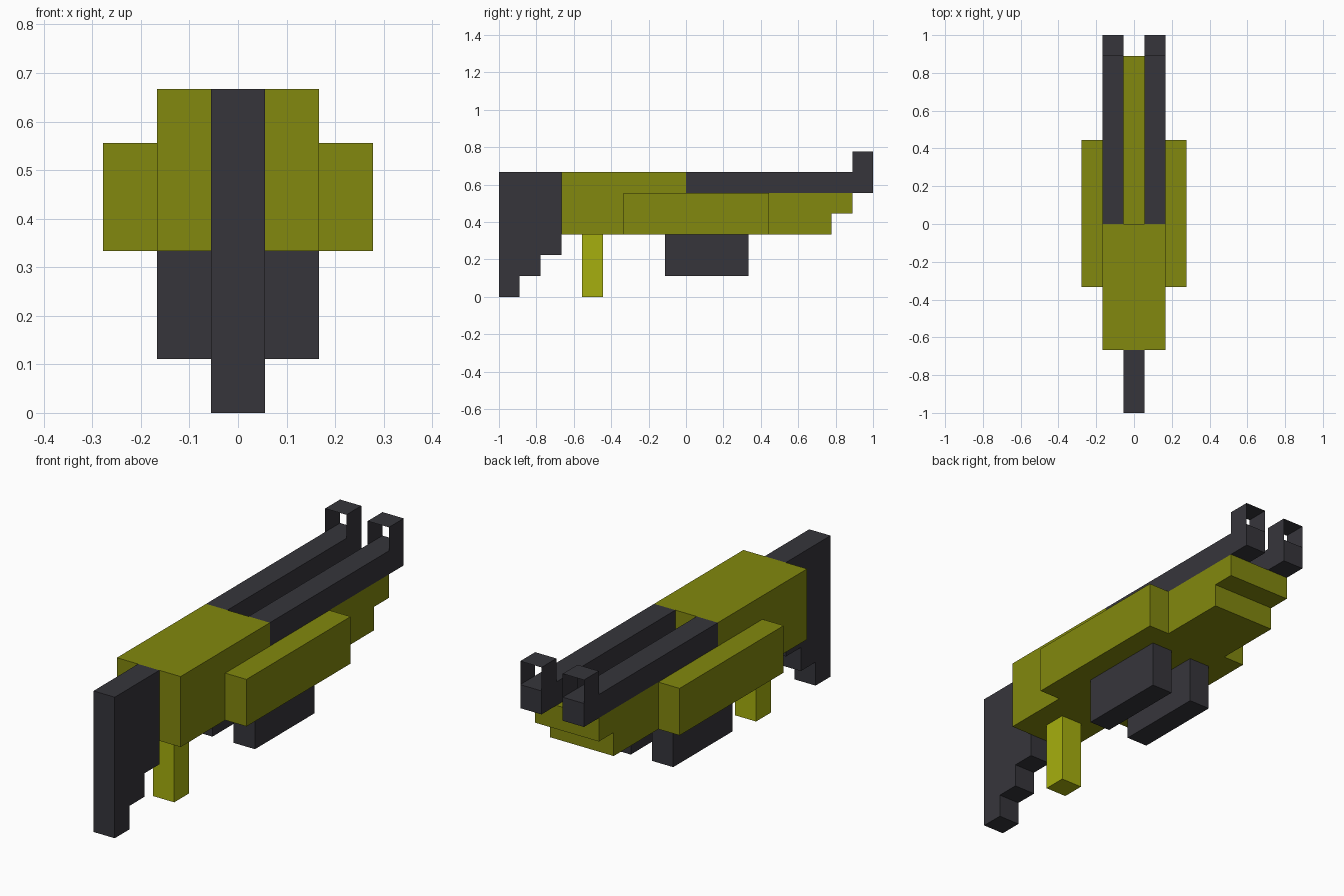
import bpy, bmesh

if "Cube" in bpy.data.objects:
    bpy.data.objects.remove(bpy.data.objects["Cube"])

U = 1 / 9  # one block of the model's grid


def material(name, srgb):
    m = bpy.data.materials.new(name)
    lin = [((c / 255 + 0.055) / 1.055) ** 2.4 for c in srgb]
    m.diffuse_color = (*lin, 1)
    m.use_nodes = True
    m.node_tree.nodes["Principled BSDF"].inputs["Base Color"].default_value = m.diffuse_color
    return m


DARK = material("dark grey", (54, 53, 59))
OLIVE = material("olive", (130, 136, 14))
LIME = material("bright olive", (166, 175, 14))


def finish(name, bm, mat):
    mesh = bpy.data.meshes.new(name)
    bm.to_mesh(mesh)
    bm.free()
    mesh.materials.append(mat)
    ob = bpy.data.objects.new(name, mesh)
    bpy.context.collection.objects.link(ob)
    return ob


def extrude_profile(name, yz, x0, x1, mat):
    """Side outline in grid units, extruded along x."""
    bm = bmesh.new()
    face = bm.faces.new([bm.verts.new((x0 * U, y * U, z * U)) for y, z in yz])
    ext = bmesh.ops.extrude_face_region(bm, geom=[face])
    verts = [g for g in ext["geom"] if isinstance(g, bmesh.types.BMVert)]
    bmesh.ops.translate(bm, vec=((x1 - x0) * U, 0, 0), verts=verts)
    bmesh.ops.recalc_face_normals(bm, faces=bm.faces)
    return finish(name, bm, mat)


def box(name, x, y, z, mat):
    yz = [(y[0], z[0]), (y[1], z[0]), (y[1], z[1]), (y[0], z[1])]
    return extrude_profile(name, yz, *x, mat)


# Shoulder stock with stepped underside
extrude_profile("stock", [(-9, 0), (-8, 0), (-8, 1), (-7, 1), (-7, 2),
                          (-6, 2), (-6, 6), (-9, 6)], -.5, .5, DARK)
# Main body, lowered under the rails and stepped at the muzzle
extrude_profile("body", [(-6, 3), (7, 3), (7, 4), (8, 4), (8, 5),
                         (0, 5), (0, 6), (-6, 6)], -1.5, 1.5, OLIVE)
box("grip", (-.5, .5), (-5, -4), (0, 3), LIME)

# Paired parts on both sides
for side, s in (("left", -1), ("right", 1)):
    def span(a, b):
        return sorted((s * a, s * b))
    box(side + "_side_pod", span(1.5, 2.5), (-3, 4), (3, 5), OLIVE)
    box(side + "_rail", span(.5, 1.5), (0, 9), (5, 6), DARK)
    box(side + "_magazine", span(.5, 1.5), (-1, 3), (1, 3), DARK)
    # Sight: thin hoop open to front and back
    hoop = box(side + "_sight", span(.5, 1.5), (8, 9), (6, 7), DARK)
    bm = bmesh.new()
    bm.from_mesh(hoop.data)
    bm.normal_update()
    gone = [f for f in bm.faces if abs(f.normal.y) > .5 or f.normal.z < -.5]
    bmesh.ops.delete(bm, geom=gone, context="FACES")
    bm.to_mesh(hoop.data)
    bm.free()
